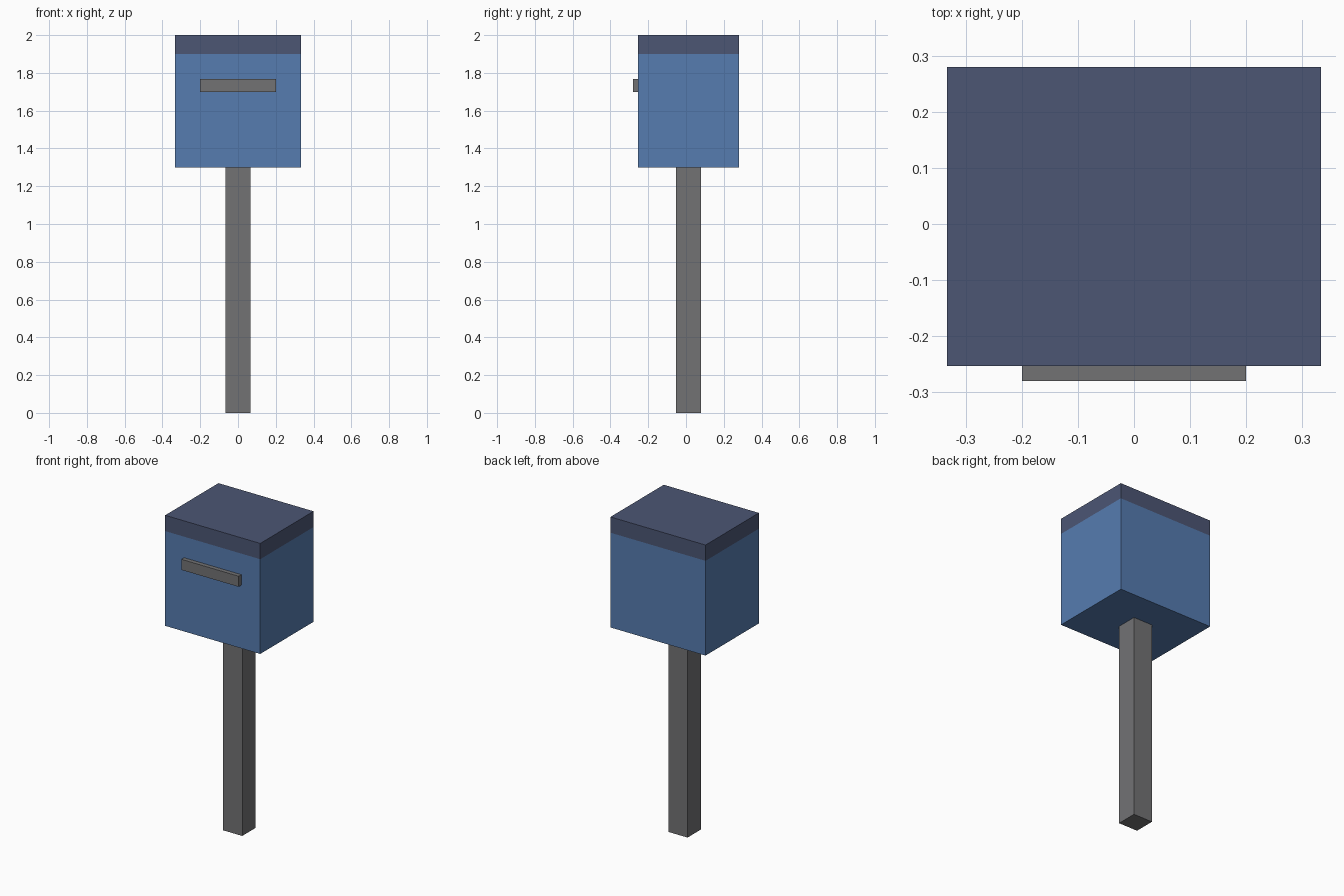
import bpy
import bmesh
from mathutils import Vector

if "Cube" in bpy.data.objects:
    bpy.data.objects.remove(bpy.data.objects["Cube"])


def material(name, color):
    mat = bpy.data.materials.new(name)
    mat.diffuse_color = (*color, 1.0)
    mat.use_nodes = True
    mat.node_tree.nodes["Principled BSDF"].inputs["Base Color"].default_value = mat.diffuse_color
    return mat


def box(name, low, high, mat):
    """Flat-sided box between two opposite corners."""
    low, high = Vector(low), Vector(high)
    bm = bmesh.new()
    bmesh.ops.create_cube(bm, size=1.0)
    bmesh.ops.scale(bm, vec=high - low, verts=bm.verts)
    bmesh.ops.translate(bm, vec=(low + high) / 2, verts=bm.verts)
    mesh = bpy.data.meshes.new(name)
    bm.to_mesh(mesh)
    bm.free()
    mesh.materials.append(mat)
    obj = bpy.data.objects.new(name, mesh)
    bpy.context.collection.objects.link(obj)
    return obj


blue = material("box blue", (0.093, 0.202, 0.434))
navy = material("lid slate blue", (0.072, 0.093, 0.175))
grey = material("metal grey", (0.17, 0.17, 0.175))

# Square post
box("post", (-0.067, -0.053, 0.0), (0.067, 0.08, 1.3), grey)

# Mailbox body and its flat lid
box("mailbox_body", (-0.333, -0.253, 1.3), (0.333, 0.28, 1.9), blue)
box("lid", (-0.333, -0.253, 1.9), (0.333, 0.28, 2.0), navy)

# Raised slot bar on the front
box("slot_bar", (-0.2, -0.28, 1.7), (0.2, -0.253, 1.767), grey)
